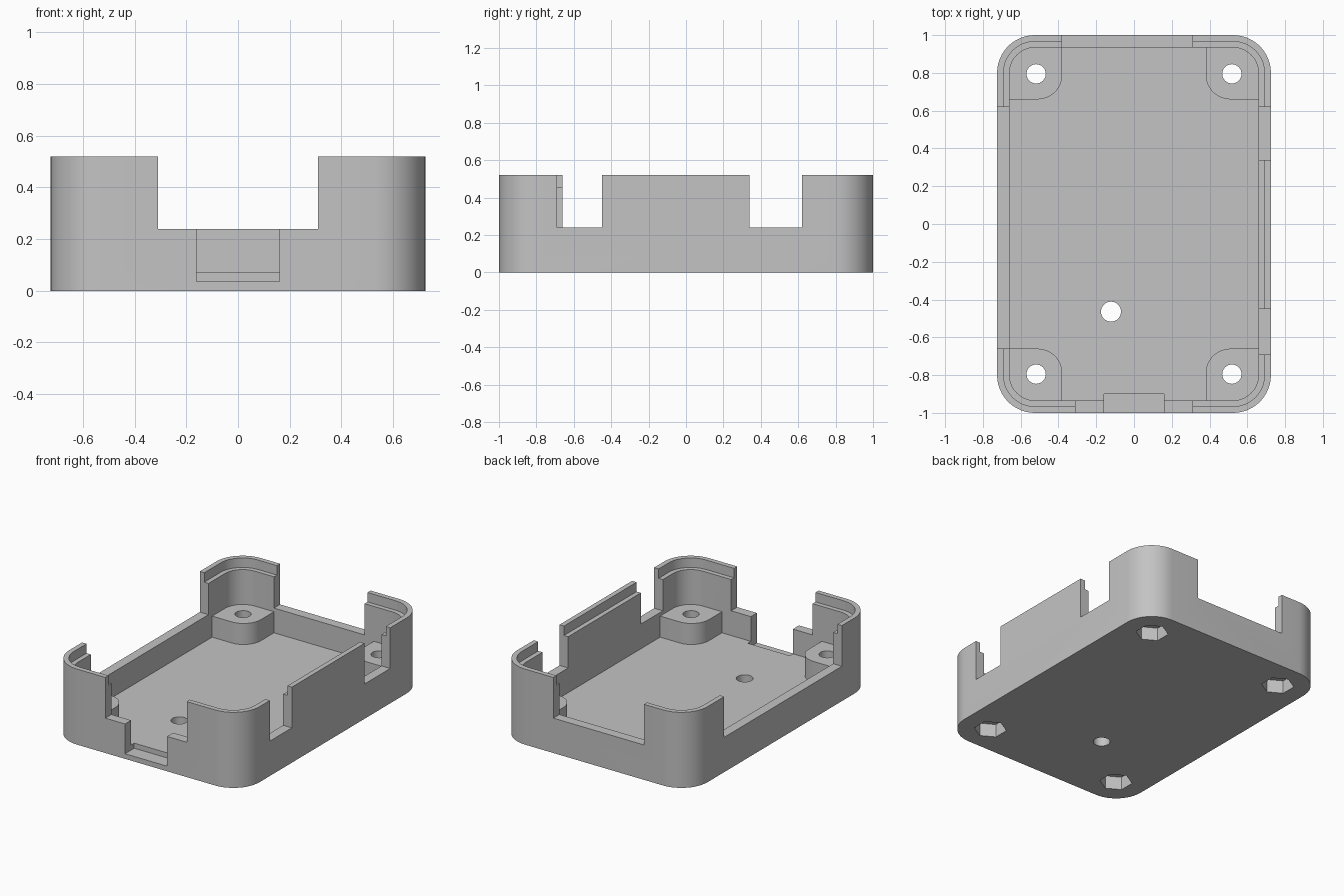
import bpy, bmesh, math

if "Cube" in bpy.data.objects:
    bpy.data.objects.remove(bpy.data.objects["Cube"])

grey = bpy.data.materials.new("plain grey")
grey.diffuse_color = (0.55, 0.55, 0.55, 1)
grey.use_nodes = True
grey.node_tree.nodes["Principled BSDF"].inputs["Base Color"].default_value = grey.diffuse_color


def prism(name, pts, z0, z1):
    """Extrude a counter-clockwise outline from z0 to z1."""
    bm = bmesh.new()
    low = [bm.verts.new((x, y, z0)) for x, y in pts]
    top = [bm.verts.new((x, y, z1)) for x, y in pts]
    bm.faces.new(low[::-1])
    bm.faces.new(top)
    n = len(pts)
    for i in range(n):
        j = (i + 1) % n
        bm.faces.new((low[i], low[j], top[j], top[i]))
    me = bpy.data.meshes.new(name)
    bm.to_mesh(me)
    bm.free()
    me.materials.append(grey)
    ob = bpy.data.objects.new(name, me)
    bpy.context.collection.objects.link(ob)
    return ob


def rounded(x0, x1, y0, y1, radii, seg=12):
    """Rectangle outline; radii for the corners ++, -+, --, +-."""
    corners = [(x1, y1, -1, -1), (x0, y1, 1, -1), (x0, y0, 1, 1), (x1, y0, -1, 1)]
    pts = []
    for k, (x, y, sx, sy) in enumerate(corners):
        r = radii[k]
        if r == 0:
            pts.append((x, y))
            continue
        for i in range(seg + 1):
            a = math.pi / 2 * (k + i / seg)
            pts.append((x + sx * r + r * math.cos(a), y + sy * r + r * math.sin(a)))
    return pts


def circle(cx, cy, r, n, start=0.0):
    return [(cx + r * math.cos(start + math.tau * i / n),
             cy + r * math.sin(start + math.tau * i / n)) for i in range(n)]


def combine(target, tool, operation):
    mod = target.modifiers.new("combine", 'BOOLEAN')
    mod.operation = operation
    mod.solver = 'EXACT'
    mod.object = tool
    bpy.context.view_layer.objects.active = target
    bpy.ops.object.modifier_apply(modifier=mod.name)
    bpy.data.objects.remove(tool)


def cut(pts, z0, z1):
    combine(case, prism("cutter", pts, z0, z1), 'DIFFERENCE')


def cut_box(x0, x1, y0, y1, z0, z1=0.8):
    cut([(x0, y0), (x1, y0), (x1, y1), (x0, y1)], z0, z1)


W, L, H, FLOOR, NOTCH = 0.725, 1.0, 0.52, 0.07, 0.24

# outer tray, cavity and the lid rebate around the rim
case = prism("case_bottom", rounded(-W, W, -L, L, [0.2] * 4), 0, H)
for inset, z in ((0.066, FLOOR), (0.034, 0.455)):
    cut(rounded(-W + inset, W - inset, -L + inset, L - inset, [0.2 - inset] * 4), z, 0.8)

# wall openings: front, back, left side, two on the right side
cut_box(-0.31, 0.31, -1.1, -0.85, NOTCH)
cut_box(-0.38, 0.31, 0.85, 1.1, NOTCH)
cut_box(-0.8, -0.6, -0.66, 0.62, NOTCH)
cut_box(0.6, 0.8, -0.69, -0.45, NOTCH)
cut_box(0.6, 0.8, 0.34, 0.62, NOTCH)

# deep front slot running into the floor
cut_box(-0.16, 0.16, -1.1, -0.9, 0.035)

# corner screw bosses
for sx in (-1, 1):
    for sy in (-1, 1):
        xs = sorted((0.38 * sx, 0.69 * sx))
        ys = sorted((0.66 * sy, 0.965 * sy))
        radii = []
        for cx, cy in ((1, 1), (-1, 1), (-1, -1), (1, -1)):
            if (cx, cy) == (sx, sy):
                radii.append(0.16)
            elif (cx, cy) == (-sx, -sy):
                radii.append(0.13)
            else:
                radii.append(0)
        boss = prism("boss", rounded(*xs, *ys, radii), 0.03, 0.215)
        combine(case, boss, 'UNION')

# screw holes with hexagonal nut pockets underneath
for sx in (-1, 1):
    for sy in (-1, 1):
        x, y = 0.518 * sx, 0.795 * sy
        cut(circle(x, y, 0.051, 32), -0.1, 0.3)
        cut(circle(x, y, 0.103, 6, math.pi / 6), -0.1, 0.09)

# floor hole
cut(circle(-0.122, -0.464, 0.053, 32), -0.1, 0.2)

# smooth rounded walls, sharp edges
bpy.ops.object.select_all(action='DESELECT')
case.select_set(True)
bpy.context.view_layer.objects.active = case
bpy.ops.object.shade_smooth_by_angle(angle=math.radians(30))
